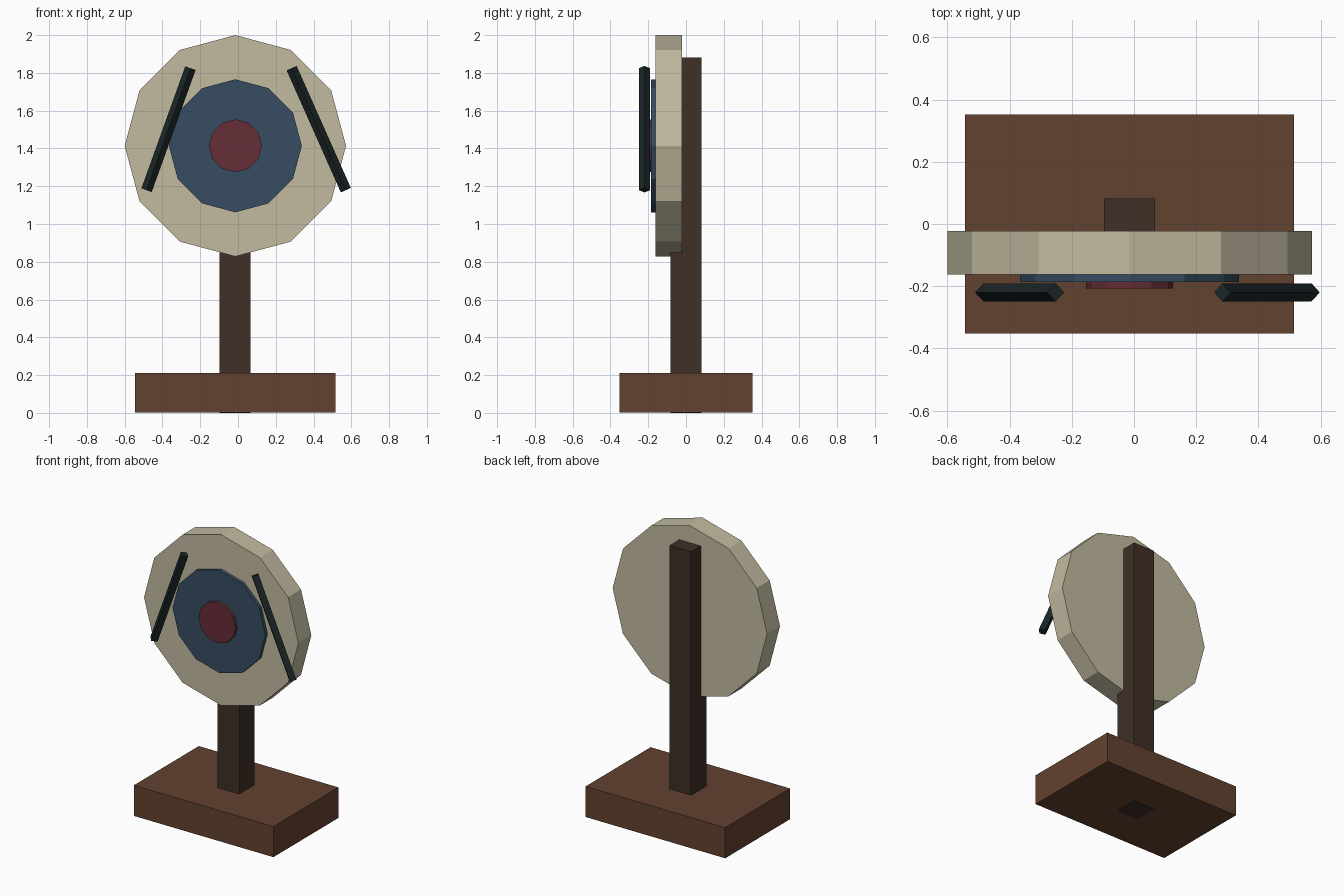
import bpy
import math
from mathutils import Vector

cube = bpy.data.objects.get("Cube")
if cube:
    bpy.data.objects.remove(cube, do_unlink=True)

CX, CZ = -0.014, 1.414   # centre of the target face


def material(name, rgb):
    mat = bpy.data.materials.new(name)
    mat.use_nodes = True
    mat.diffuse_color = (*rgb, 1)
    bsdf = next(n for n in mat.node_tree.nodes if n.type == 'BSDF_PRINCIPLED')
    bsdf.inputs["Base Color"].default_value = (*rgb, 1)
    bsdf.inputs["Roughness"].default_value = 0.8
    return mat


cream = material("cream", (0.54, 0.495, 0.35))
blue = material("slate blue", (0.037, 0.073, 0.122))
red = material("dark red", (0.133, 0.026, 0.037))
brown = material("brown wood", (0.124, 0.054, 0.028))
dark_wood = material("dark wood", (0.049, 0.029, 0.02))
black = material("green black", (0.011, 0.019, 0.02))


def finish(name, mat):
    obj = bpy.context.object
    obj.name = name
    obj.data.materials.append(mat)
    return obj


def box(name, low, high, mat):
    low, high = Vector(low), Vector(high)
    bpy.ops.mesh.primitive_cube_add(size=1, location=(low + high) / 2)
    bpy.context.object.scale = high - low
    return finish(name, mat)


def rod(name, start, end, radius, sides, mat):
    """Prism between two points that share a plane facing the front."""
    start, end = Vector(start), Vector(end)
    axis = end - start
    bpy.ops.mesh.primitive_cylinder_add(
        vertices=sides, radius=radius, depth=axis.length,
        location=(start + end) / 2)
    obj = finish(name, mat)
    if abs(axis.y) > 0:
        obj.rotation_euler.x = math.pi / 2
    else:
        obj.rotation_euler.y = math.atan2(axis.x, axis.z)
    return obj


# Stand
box("base", (-0.544, -0.352, 0.002), (0.515, 0.352, 0.212), brown)
box("post", (-0.097, -0.082, 0), (0.067, 0.082, 1.882), dark_wood)

# Stacked target discs, from back to front
for name, radius, back, front, mat in (
        ("target_disc", 0.586, -0.022, -0.162, cream),
        ("middle_ring", 0.352, -0.15, -0.186, blue),
        ("bullseye", 0.14, -0.17, -0.208, red)):
    rod(name, (CX, back, CZ), (CX, front, CZ), radius, 12, mat)

# Slanted diamond-section bars floating before the target
for name, bottom, top in (("right_bar", -0.484, -0.252),
                          ("left_bar", 0.571, 0.284)):
    rod(name, (bottom, -0.22, 1.179), (top, -0.22, 1.825), 0.029, 4, black)
